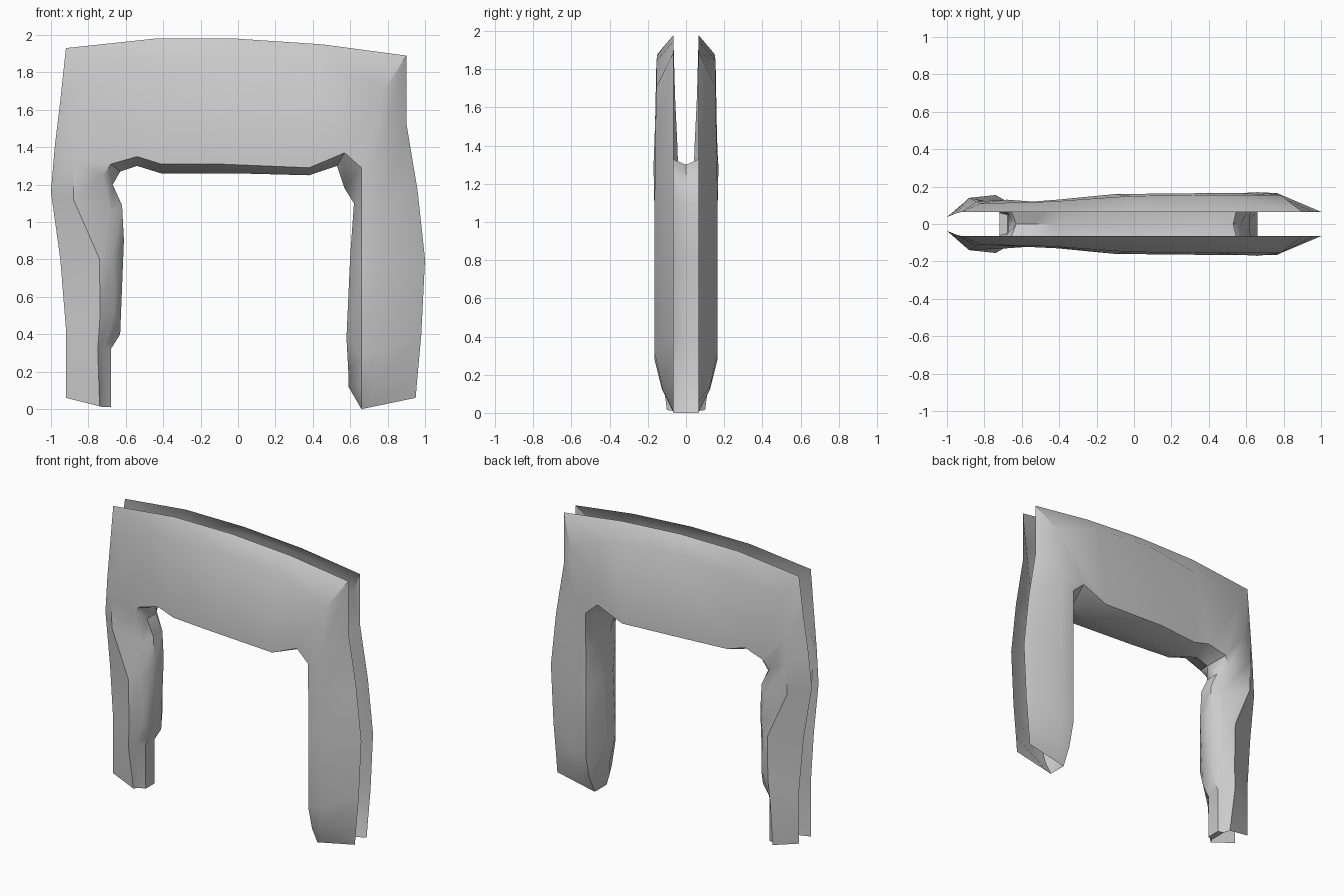
import bpy
import bmesh
import math
from mathutils import Vector

# Remove the default cube only
default = bpy.data.objects.get("Cube")
if default:
    bpy.data.objects.remove(default, do_unlink=True)

EDGE = 0.065  # half of the gap between the two thin sheets

# Stations around the arch, grouped by part.
# Each: outer x z, panel inner x z, lining x z, ridge position, ridge depth
right_leg = [
    (-.92, .06, -.72, .01, -.68, .01, .9, .1),
    (-.92, .25, -.72, .33, -.68, .32, .85, .14),
    (-.92, .43, -.66, .52, -.63, .4, .7, .15),
    (-.95, .8, -.67, .8, -.61, .9, .75, .155),
    (-1, 1.16, -.68, 1.05, -.62, 1.09, .38, .14),
    (-.98, 1.4, -.72, 1.25, -.67, 1.2, .38, .14),
]
crossbeam = [
    (-.95, 1.65, -.68, 1.31, -.63, 1.27, .4, .12),
    (-.92, 1.93, -.54, 1.35, -.54, 1.3, .25, .11),
    (-.45, 1.98, -.41, 1.31, -.41, 1.26, .2, .12),
    (0, 1.98, -.1, 1.31, 0, 1.26, .15, .15),
    (.45, 1.95, .38, 1.29, .38, 1.25, .16, .155),
    (.9, 1.89, .57, 1.37, .53, 1.3, .35, .155),
    (.9, 1.53, .66, 1.29, .57, 1.18, .62, .16),
]
left_leg = [
    (.96, 1.17, .66, 1.05, .62, 1.1, .65, .165),
    (1, .8, .66, .75, .6, .82, .7, .165),
    (.98, .4, .66, .28, .58, .38, .7, .165),
]
left_foot = [
    (.96, .18, .66, .12, .59, .2, .75, .125),
    (.95, .06, .66, 0, .59, .12, .9, .065),
]


def half_section(station, inner_offset, lining, side):
    """Points from the open outer edge, over the ridge, to the lining."""
    ox, oz, ix, iz, cx, cz, t, depth = station
    edge = EDGE - 0.4 * max(0, -0.93 - ox)
    outer = Vector((ox, side * edge, oz))
    inner = Vector((ix, side * (depth + inner_offset), iz))
    ridge = outer.lerp(inner, t)
    ridge.y = side * depth
    return [outer, ridge, inner, Vector((cx, side * lining, cz))]


def part_sections(stations, inner_offset, lining):
    """Full cross-sections, front sheet to back sheet."""
    return [half_section(s, inner_offset, lining, -1)
            + half_section(s, inner_offset, lining, 1)[::-1] for s in stations]


def build_shell(name, sections, material):
    bm = bmesh.new()
    rows = [[bm.verts.new(p) for p in points] for points in sections]
    for a, b in zip(rows, rows[1:]):
        for i in range(len(a) - 1):
            bm.faces.new((a[i], a[i + 1], b[i + 1], b[i]))
    # Small caps closing the lining at the feet
    bm.faces.new(rows[0][2:6][::-1])
    bm.faces.new(rows[-1][2:6])
    # Close the lining where its two halves meet
    bmesh.ops.remove_doubles(bm, verts=bm.verts, dist=0.0005)
    mesh = bpy.data.meshes.new(name)
    bm.to_mesh(mesh)
    bm.free()
    mesh.materials.append(material)
    obj = bpy.data.objects.new(name, mesh)
    bpy.context.collection.objects.link(obj)
    bpy.ops.object.select_all(action="DESELECT")
    obj.select_set(True)
    bpy.context.view_layer.objects.active = obj
    bpy.ops.object.shade_smooth_by_angle(angle=math.radians(40))


# One plain grey for the whole shell
grey = bpy.data.materials.new("plain_grey")
grey.use_nodes = True
colour = (0.6, 0.6, 0.6, 1)
grey.diffuse_color = colour
grey.node_tree.nodes["Principled BSDF"].inputs["Base Color"].default_value = colour

shell = part_sections(right_leg, -0.04, 0.05)
shell += part_sections(crossbeam, 0.01, 0)
shell += part_sections(left_leg, 0, 0.05)
shell += part_sections(left_foot, 0, 0)
build_shell("arch_shell", shell, grey)
